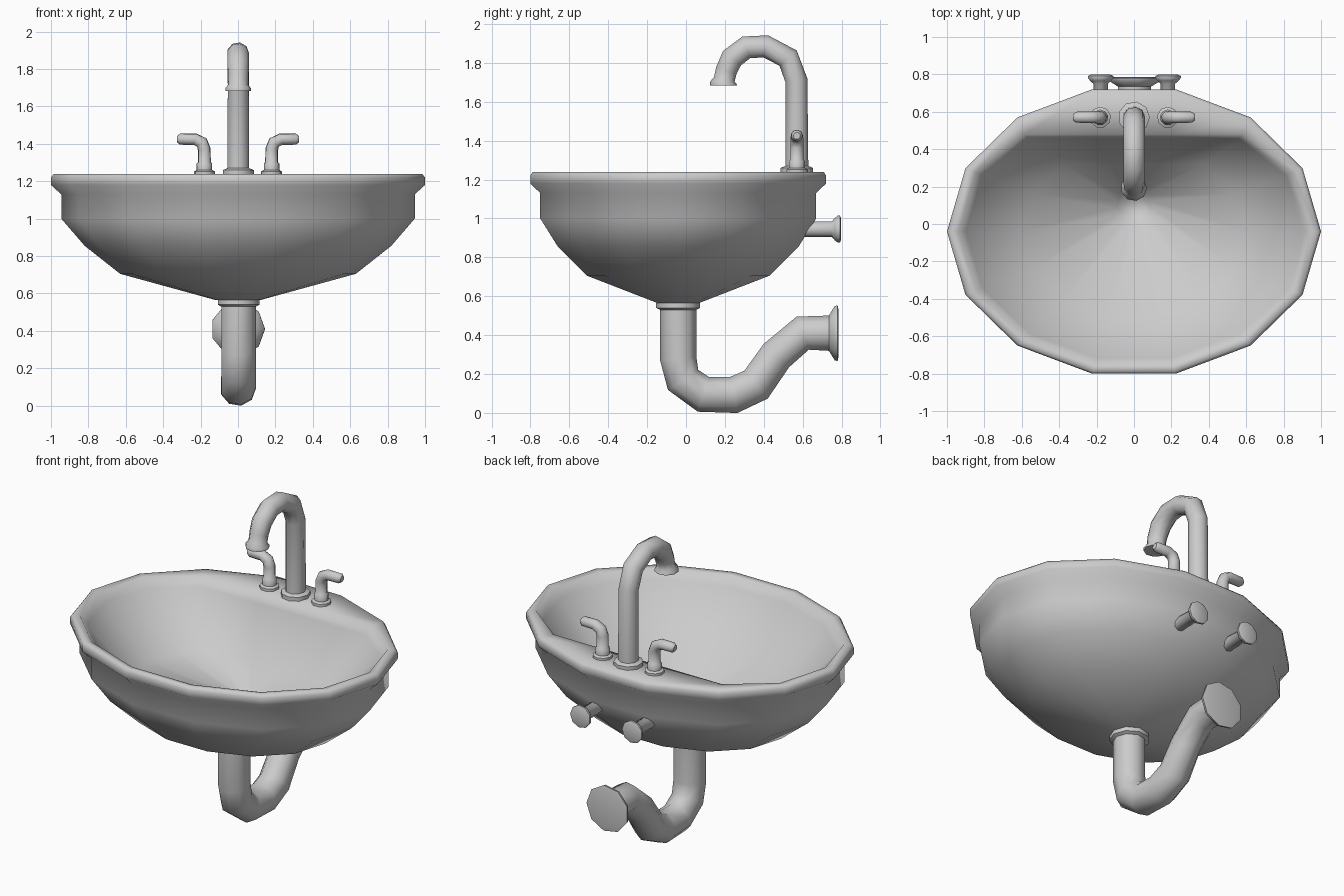
import bpy, bmesh, math
from mathutils import Vector

if "Cube" in bpy.data.objects:
    bpy.data.objects.remove(bpy.data.objects["Cube"])


def finish(name, rings, smooth=50):
    """Skin a list of equal-length rings and cap both ends."""
    bm = bmesh.new()
    loops = [[bm.verts.new(p) for p in r] for r in rings]
    n = len(loops[0])
    for a, b in zip(loops, loops[1:]):
        for i in range(n):
            j = (i + 1) % n
            bm.faces.new((a[i], a[j], b[j], b[i]))
    bm.faces.new(loops[0])
    bm.faces.new(loops[-1])
    bmesh.ops.recalc_face_normals(bm, faces=bm.faces)
    me = bpy.data.meshes.new(name)
    bm.to_mesh(me)
    bm.free()
    ob = bpy.data.objects.new(name, me)
    bpy.context.collection.objects.link(ob)
    bpy.ops.object.select_all(action='DESELECT')
    ob.select_set(True)
    bpy.context.view_layer.objects.active = ob
    bpy.ops.object.shade_smooth_by_angle(angle=math.radians(smooth))
    return ob


def tube(name, path, normal=(1, 0, 0), sides=9):
    """Planar tube; path holds (position, radius), normal is the plane normal."""
    nrm = Vector(normal)
    pts = [Vector(p) for p, r in path]
    rings = []
    for i, (p, (_, r)) in enumerate(zip(pts, path)):
        t = Vector()
        if i > 0:
            t += (p - pts[i - 1]).normalized()
        if i < len(pts) - 1:
            t += (pts[i + 1] - p).normalized()
        b = t.normalized().cross(nrm)
        ang = [2 * math.pi * k / sides for k in range(sides)]
        rings.append([p + r * (math.cos(a) * nrm + math.sin(a) * b) for a in ang])
    return finish(name, rings)


def oval(sx, sy, z, cy=-0.04, back=9.0):
    """14-sided oval, optionally cut straight along the back."""
    ang = [2 * math.pi * k / 14 for k in range(14)]
    return [Vector((sx * math.cos(a), min(cy + sy * math.sin(a), back), z)) for a in ang]


# Basin: outer shell up, over the rim and faucet deck, down to the drain
finish("basin", [
    oval(0.12, 0.11, 0.565),
    oval(0.63, 0.48, 0.705),
    oval(0.82, 0.635, 0.855),
    oval(0.945, 0.728, 1.0),
    oval(0.945, 0.728, 1.13),
    oval(1.0, 0.78, 1.18),
    oval(1.0, 0.78, 1.22),
    oval(0.985, 0.768, 1.24),
    oval(0.94, 0.73, 1.235, back=0.48),
    oval(0.90, 0.695, 1.18, back=0.457),
    oval(0.60, 0.46, 0.89, back=0.32),
    oval(0.11, 0.09, 0.78, cy=0.085),
    oval(0.09, 0.07, 0.74, cy=0.085),
], smooth=100)

# Drain trap with collar and wall flange
trap = [(-.04, .565, .115), (-.04, .54, .115), (-.04, .53, .095), (-.04, .28, .095),
        (-.015, .17, .095), (.09, .095, .095), (.245, .092, .096), (.36, .145, .095),
        (.465, .295, .09), (.6, .41, .092), (.735, .41, .092), (.765, .41, .142),
        (.78, .41, .145), (.785, .41, .12)]
tube("drain_trap", [((0, y, z), r) for y, z, r in trap])

# Gooseneck spout with base flange and nozzle lip
spout = [(.57, 1.235, .085), (.57, 1.26, .085), (.57, 1.27, .06), (.568, 1.71, .058),
         (.525, 1.825, .06), (.41, 1.885, .059), (.31, 1.88, .06), (.237, 1.825, .06),
         (.207, 1.76, .056), (.197, 1.715, .055), (.193, 1.697, .07), (.193, 1.683, .07)]
tube("spout", [((0, y, z), r) for y, z, r in spout])

# Tap handles and water supply stubs on both sides
handle = [(.18, 1.235, .057), (.18, 1.252, .057), (.18, 1.26, .042), (.18, 1.295, .042),
          (.18, 1.302, .035), (.18, 1.37, .035), (.193, 1.407, .034), (.23, 1.425, .032),
          (.31, 1.425, .03), (.325, 1.425, .018)]
supply = [(.52, .04), (.75, .04), (.765, .058), (.78, .07), (.792, .07), (.798, .055)]
for side, s in (("left", -1), ("right", 1)):
    tube(side + "_handle", [((s * x, .57, z), r) for x, z, r in handle], (0, 1, 0))
    tube(side + "_supply_pipe", [((s * .18, y, .945), r) for y, r in supply])
